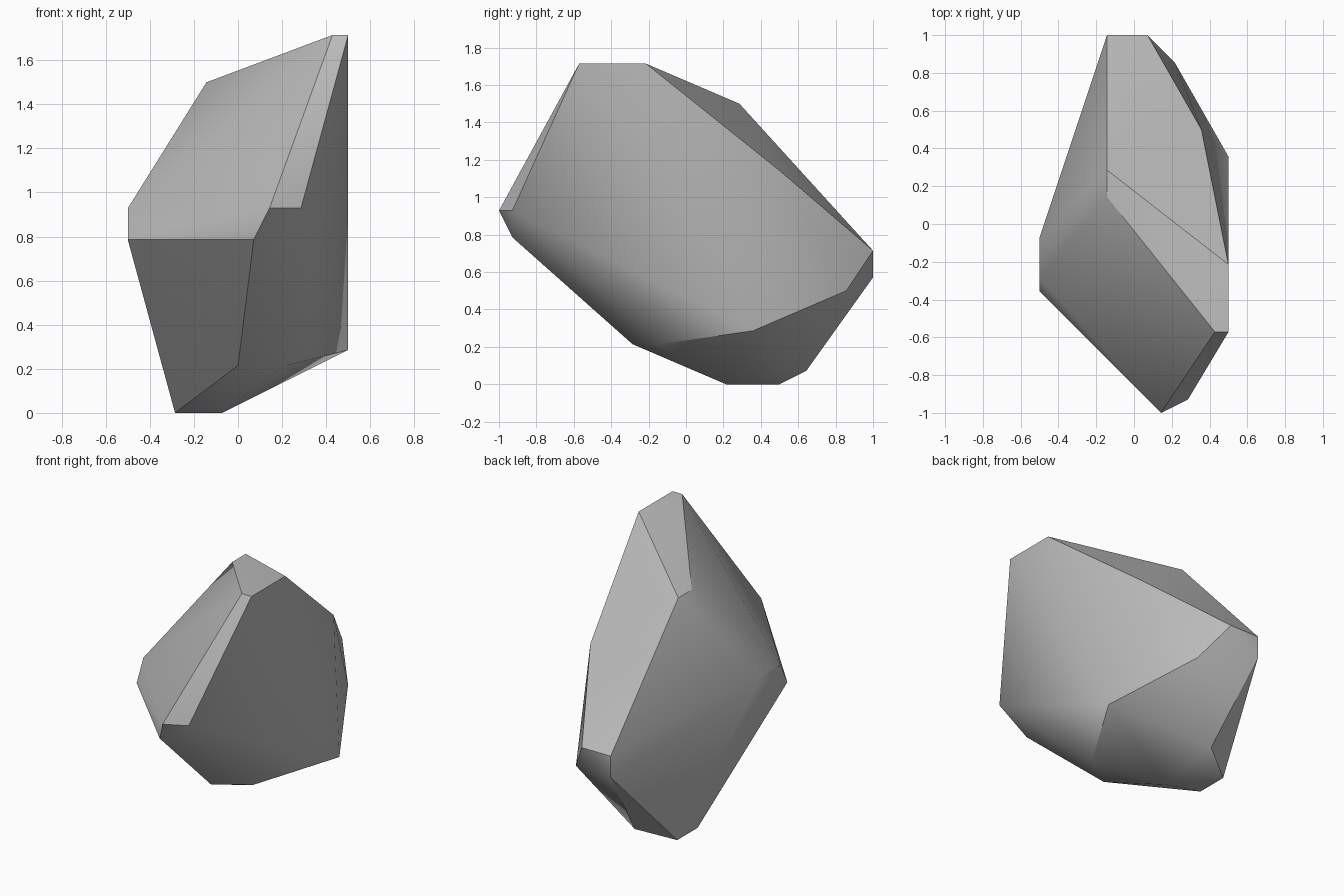
import bpy
import bmesh
import math
from mathutils import Vector

default_cube = bpy.data.objects.get("Cube")
if default_cube:
    bpy.data.objects.remove(default_cube, do_unlink=True)

# Stone colour
stone = bpy.data.materials.new("stone_grey")
stone.use_nodes = True
grey = (0.5, 0.5, 0.5, 1.0)
stone.diffuse_color = grey
stone.node_tree.nodes["Principled BSDF"].inputs["Base Color"].default_value = grey

# Corners of the boulder, on a coarse grid of GRID steps per unit
GRID = 14
front_nose = [(2, -14, 13), (4, -13, 13), (1, -13, 11)]
top_ridge = [(6, -8, 24), (7, -8, 24), (7, -3, 24), (-2, 4, 21), (-2, 2, 21)]
back_end = [(5, 7, 16), (-2, 14, 10), (-2, 14, 8), (1, 14, 10), (3, 12, 7)]
underside = [(7, 5, 4), (-1, 9, 1), (-4, 7, 0), (-4, 4, 0), (-1, 3, 0),
             (0, -4, 3), (3, -2, 3)]
side_bulge = [(-7, -5, 11), (-7, -4, 13), (-7, -1, 13)]

# Wrap the corners in a faceted skin
bm = bmesh.new()
for corner in front_nose + top_ridge + back_end + underside + side_bulge:
    bm.verts.new(Vector(corner) / GRID)
bmesh.ops.convex_hull(bm, input=bm.verts[:])
loose = [v for v in bm.verts if not v.link_faces]
bmesh.ops.delete(bm, geom=loose, context="VERTS")
bmesh.ops.recalc_face_normals(bm, faces=bm.faces[:])

mesh = bpy.data.meshes.new("boulder")
bm.to_mesh(mesh)
bm.free()
mesh.materials.append(stone)
boulder = bpy.data.objects.new("boulder", mesh)
bpy.context.collection.objects.link(boulder)

# Soft shading over shallow facets, crisp main edges
bpy.ops.object.select_all(action="DESELECT")
boulder.select_set(True)
bpy.context.view_layer.objects.active = boulder
bpy.ops.object.shade_smooth_by_angle(angle=math.radians(30))
